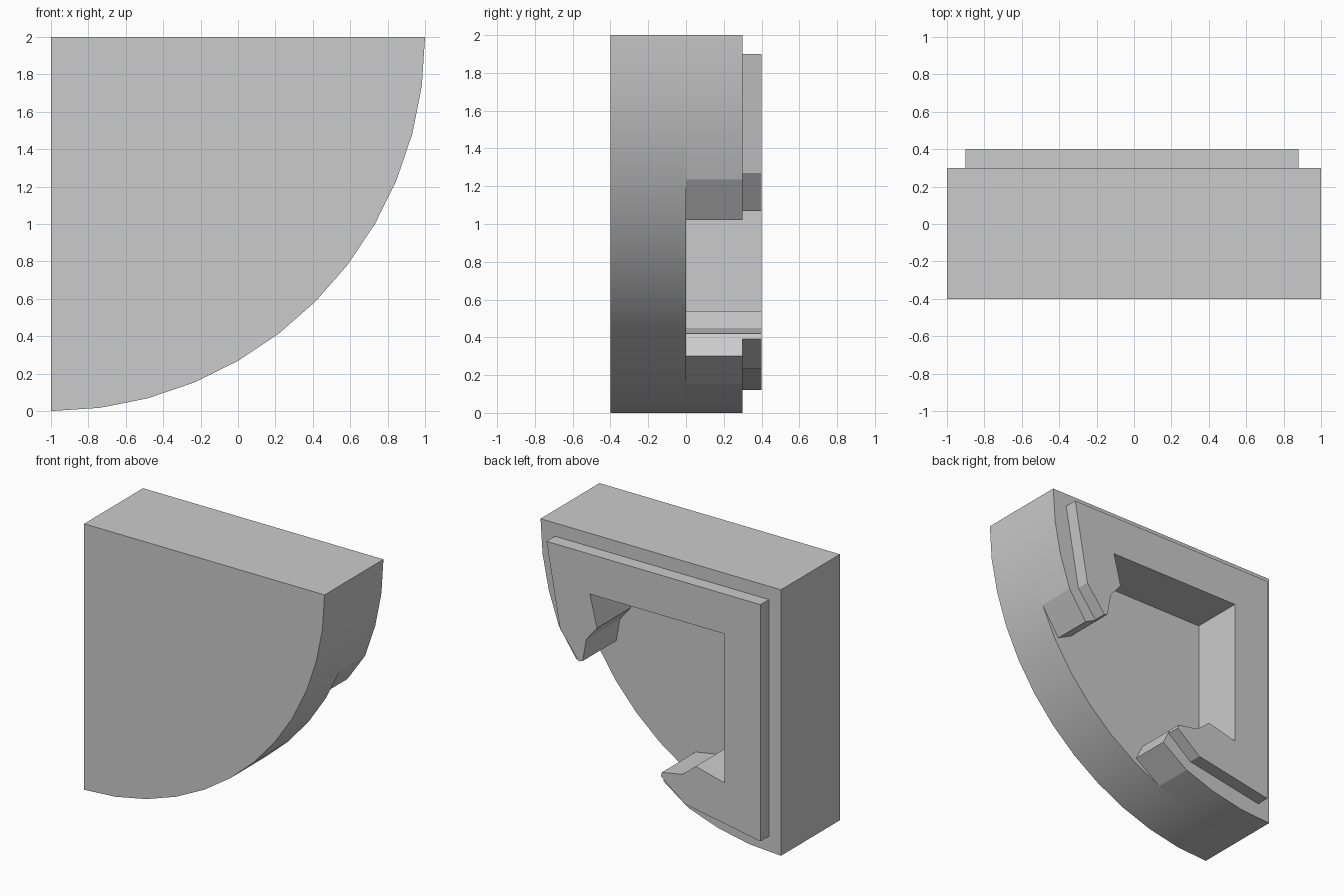
import bpy
import bmesh
from math import cos, sin, radians

RADIUS = 2.0

cube = bpy.data.objects.get("Cube")
if cube:
    bpy.data.objects.remove(cube, do_unlink=True)

# Single plain material
grey = bpy.data.materials.new("plain_grey")
grey.use_nodes = True
GREY = (0.6, 0.6, 0.6, 1.0)
grey.diffuse_color = GREY
grey.node_tree.nodes["Principled BSDF"].inputs["Base Color"].default_value = GREY


def arc(start, end, step=7.5):
    """Points on the curved rim, measured from the top edge."""
    count = round((end - start) / step)
    angles = [radians(start + step * i) for i in range(count + 1)]
    return [(RADIUS * cos(a), RADIUS * sin(a)) for a in angles]


def mirrored(corner, half, inner=None):
    """Close a half outline by reflecting it across the diagonal."""
    middle = [inner] if inner else []
    return [corner] + half + middle + [(v, u) for u, v in reversed(half)]


def extrude_outline(name, outline, y_front, y_back):
    """Prism from an outline given as distances from the top right-hand corner."""
    bm = bmesh.new()
    face = bm.faces.new([bm.verts.new((u - 1, y_front, 2 - v)) for u, v in outline])
    grown = bmesh.ops.extrude_face_region(bm, geom=[face])["geom"]
    verts = [g for g in grown if isinstance(g, bmesh.types.BMVert)]
    bmesh.ops.translate(bm, verts=verts, vec=(0, y_back - y_front, 0))
    bmesh.ops.recalc_face_normals(bm, faces=bm.faces)
    mesh = bpy.data.meshes.new(name)
    bm.to_mesh(mesh)
    bm.free()
    mesh.materials.append(grey)
    obj = bpy.data.objects.new(name, mesh)
    bpy.context.collection.objects.link(obj)
    bpy.ops.object.select_all(action="DESELECT")
    obj.select_set(True)
    bpy.context.view_layer.objects.active = obj
    bpy.ops.object.shade_smooth_by_angle(angle=radians(9))
    return obj


# Hooked inner edge of each arm, from the tip to the pocket corner
hook = [(1.58, 0.92), (1.55, 0.75), (1.46, 0.64), (1.52, 0.4)]
pocket_corner = (0.4, 0.4)

# Quarter-round front plate
extrude_outline("front_plate", [(0, 0)] + arc(0, 90), -0.4, 0.0)

# Open frame around the rear pocket
frame_half = arc(0, 22.5) + [(1.7, 0.98)] + hook
extrude_outline("pocket_frame", mirrored((0, 0), frame_half, pocket_corner), 0.0, 0.3)

# Inset raised lip on the back of the frame
lip_half = [(1.88, 0.1), (1.767, 0.73), (1.61, 0.93)] + hook
extrude_outline("raised_lip", mirrored((0.1, 0.1), lip_half, pocket_corner), 0.3, 0.4)
